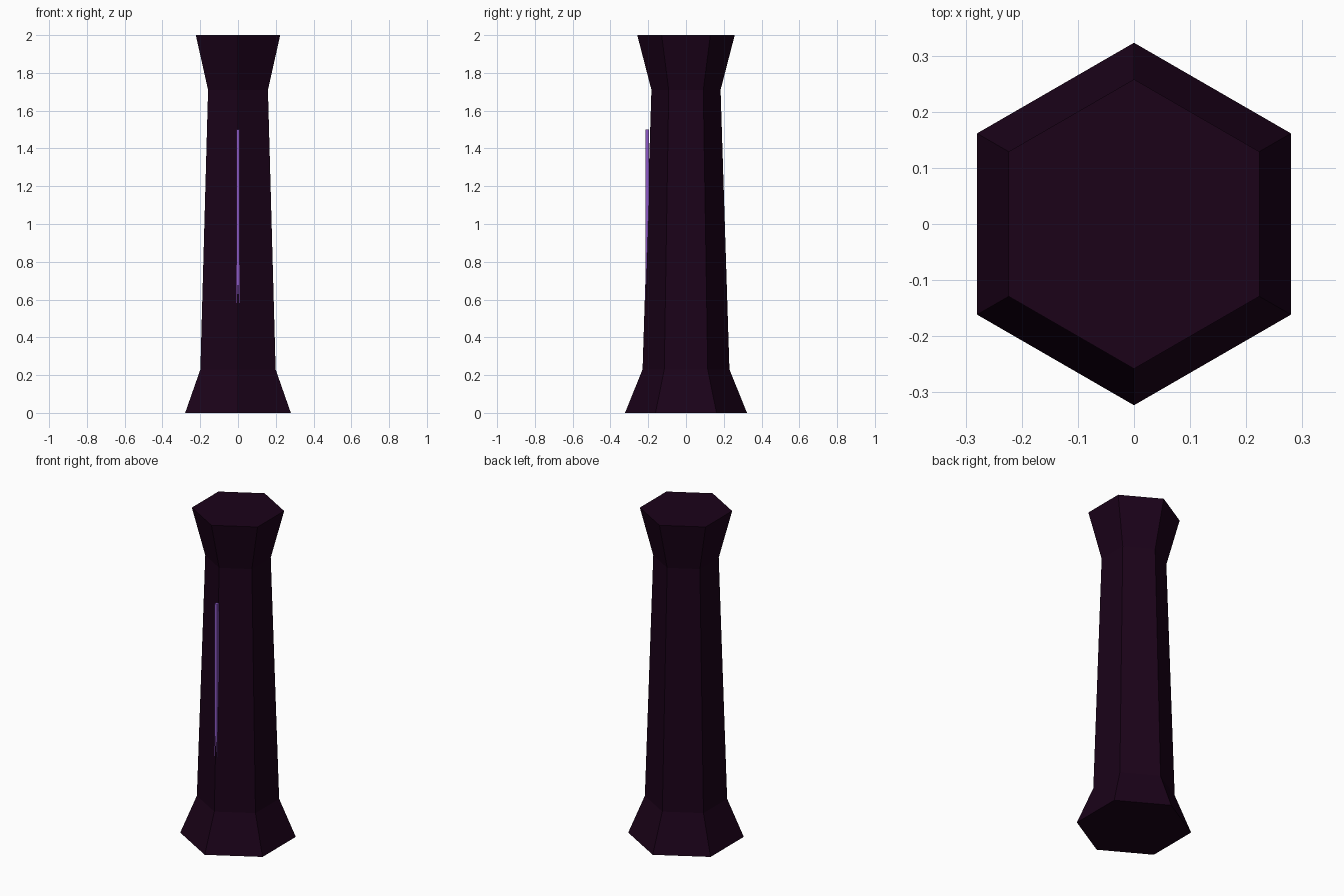
import bpy, bmesh, math

if "Cube" in bpy.data.objects:
    bpy.data.objects.remove(bpy.data.objects["Cube"])


def material(name, rgb):
    m = bpy.data.materials.new(name)
    m.diffuse_color = (*rgb, 1.0)
    m.use_nodes = True
    m.node_tree.nodes["Principled BSDF"].inputs["Base Color"].default_value = m.diffuse_color
    return m


def finish(name, bm, mat):
    bmesh.ops.recalc_face_normals(bm, faces=bm.faces)
    me = bpy.data.meshes.new(name)
    bm.to_mesh(me)
    bm.free()
    me.materials.append(mat)
    ob = bpy.data.objects.new(name, me)
    bpy.context.collection.objects.link(ob)
    return ob


dark = material("dark_plum_stone", (0.0105, 0.0006, 0.0095))
violet = material("violet_glow", (0.27, 0.1, 0.56))

# Hexagonal column: flared base, tapered shaft, flared capital (radius, height)
profile = [(0.323, 0.0), (0.23, 0.23), (0.183, 1.71), (0.258, 2.0)]
SIDES = 6
bm = bmesh.new()
rings = []
for r, z in profile:
    # a corner points to the front and back
    angles = [math.radians(-90) + i * math.tau / SIDES for i in range(SIDES)]
    rings.append([bm.verts.new((r * math.cos(a), r * math.sin(a), z)) for a in angles])
for low, high in zip(rings, rings[1:]):
    for i in range(SIDES):
        j = (i + 1) % SIDES
        bm.faces.new((low[i], low[j], high[j], high[i]))
bm.faces.new(rings[0][::-1])
bm.faces.new(rings[-1])
finish("hexagonal_column", bm, dark)

# Thin upright strip on the front ridge, sinking into the widening shaft
bm = bmesh.new()
bmesh.ops.create_cube(bm, size=1.0)
bmesh.ops.scale(bm, vec=(0.018, 0.018, 1.0), verts=bm.verts)
bmesh.ops.translate(bm, vec=(0, -0.206, 1.0), verts=bm.verts)
finish("front_strip", bm, violet)
